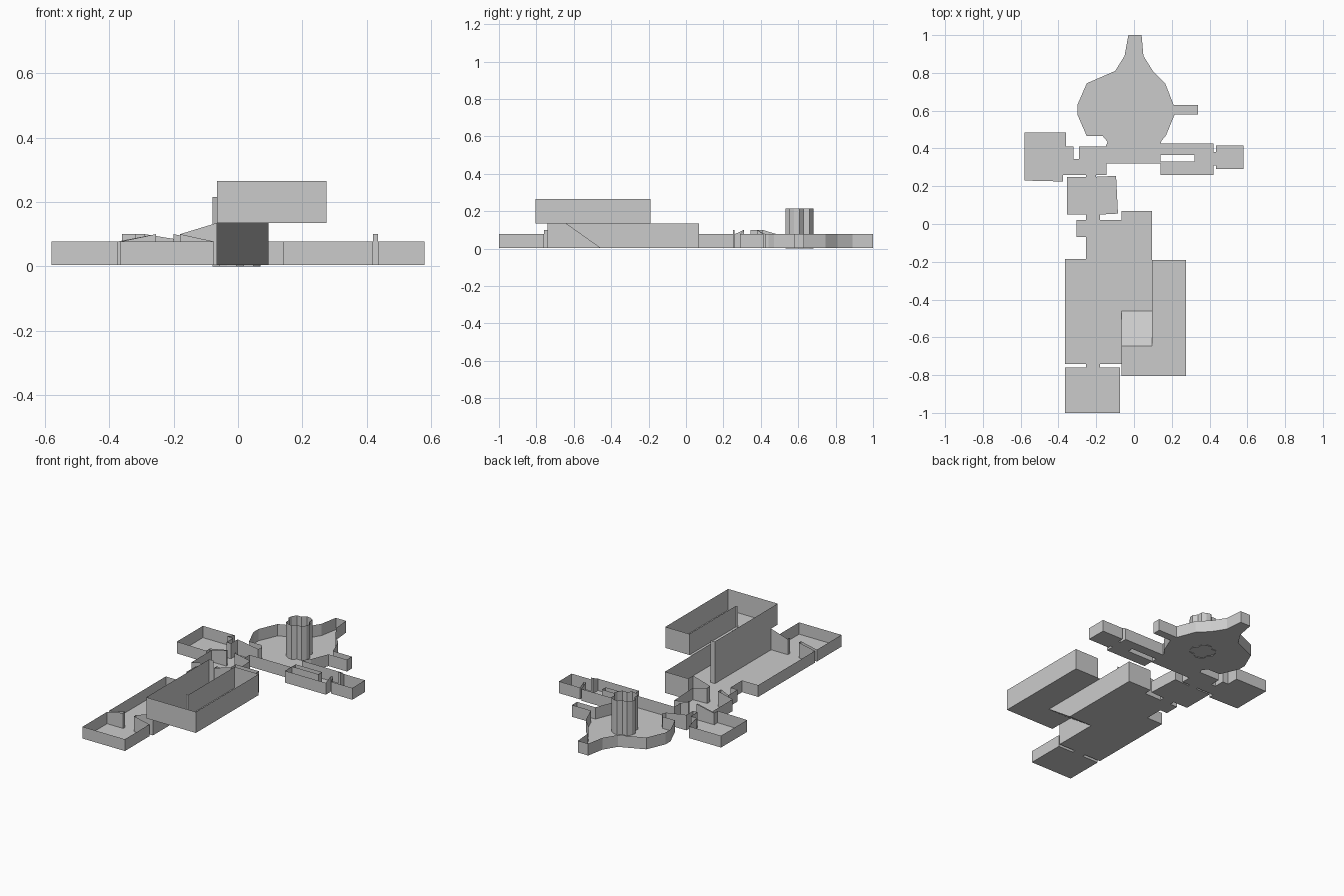
import bpy, bmesh, math

FLOOR, TOP, DOOR, TALL, UPPER = 0.004, 0.077, 0.10, 0.135, 0.265


def finish(name, bm):
    mesh = bpy.data.meshes.new(name)
    bm.to_mesh(mesh)
    bm.free()
    obj = bpy.data.objects.new(name, mesh)
    bpy.context.collection.objects.link(obj)
    return obj


def tray(name, pts, gaps=(), z0=FLOOR, top=TOP, floor=True):
    """Open tray from a counter-clockwise outline (x, y[, wall top]); gaps are edges with no wall."""
    bm = bmesh.new()
    low = [bm.verts.new((p[0], p[1], z0)) for p in pts]
    high = [bm.verts.new((p[0], p[1], p[2] if len(p) > 2 else top)) for p in pts]
    if floor:
        bm.faces.new(low)
    for i in range(len(pts)):
        j = (i + 1) % len(pts)
        if i not in gaps:
            bm.faces.new((low[i], high[i], high[j], low[j]))
    loose = [v for v in bm.verts if not v.link_faces]
    bmesh.ops.delete(bm, geom=loose, context='VERTS')
    return finish(name, bm)


def panel(name, pts):
    bm = bmesh.new()
    bm.faces.new([bm.verts.new(p) for p in pts])
    return finish(name, bm)


def doorway(name, x0, x1, y0, y1, gaps):
    tray(name, [(x0, y0), (x1, y0), (x1, y1), (x0, y1)], gaps, top=DOOR)


# cavern with its two spurs and the passage to the south
tray("cavern", [
    (-0.145, 0.32), (0.14, 0.32), (0.14, 0.365), (0.14, 0.425),
    (0.145, 0.44), (0.17, 0.47), (0.215, 0.58), (0.34, 0.58), (0.34, 0.63),
    (0.21, 0.63), (0.165, 0.745), (0.10, 0.81), (0.05, 0.89), (0.04, 1.0),
    (-0.03, 1.0), (-0.05, 0.89), (-0.10, 0.81), (-0.25, 0.745),
    (-0.30, 0.63), (-0.30, 0.58), (-0.25, 0.465), (-0.165, 0.465),
    (-0.14, 0.435), (-0.15, 0.41)], gaps=(2, 23))

# fluted rock column, open at the top
flutes = []
for i in range(16):
    a = math.tau * i / 16
    r = 0.075 if i % 4 != 1 else 0.057
    flutes.append((-0.005 + r * math.cos(a), 0.607 + r * math.sin(a)))
tray("rock_column", flutes[::-1], z0=0.0, top=0.215, floor=False)

# east hall bending around a solid block, and the cell beyond
tray("east_hall", [
    (0.14, 0.26), (0.42, 0.26), (0.42, 0.31, DOOR), (0.42, 0.38, DOOR),
    (0.42, 0.425), (0.14, 0.425), (0.14, 0.365), (0.32, 0.365),
    (0.32, 0.33), (0.14, 0.33)], gaps=(2, 5))
doorway("east_door", 0.42, 0.435, 0.31, 0.38, (1, 3))
tray("east_cell", [
    (0.435, 0.29), (0.58, 0.29), (0.58, 0.415), (0.435, 0.415),
    (0.435, 0.38, DOOR), (0.435, 0.31, DOOR)], gaps=(4,))

# west room with its connecting passage
tray("west_room", [
    (-0.58, 0.23), (-0.375, 0.225), (-0.375, 0.26), (-0.255, 0.26, DOOR),
    (-0.20, 0.26, DOOR), (-0.145, 0.26), (-0.145, 0.32), (-0.15, 0.41),
    (-0.29, 0.41, DOOR), (-0.29, 0.345, DOOR), (-0.32, 0.345, DOOR),
    (-0.32, 0.41, DOOR), (-0.36, 0.41, DOOR), (-0.36, 0.485), (-0.58, 0.485)],
    gaps=(3, 6))

# middle room with doors to north and south
doorway("north_door", -0.255, -0.20, 0.25, 0.26, (0, 2))
tray("middle_room", [
    (-0.355, 0.05), (-0.255, 0.05, DOOR), (-0.18, 0.05, DOOR), (-0.085, 0.055),
    (-0.095, 0.255), (-0.20, 0.25, DOOR), (-0.255, 0.25, DOOR), (-0.355, 0.25)],
    gaps=(1, 5))
doorway("middle_door", -0.255, -0.18, 0.02, 0.05, (0, 2))

# main hall with the lobby leading to the ramp
tray("main_hall", [
    (-0.365, -0.74), (-0.255, -0.74, DOOR), (-0.18, -0.74, DOOR),
    (-0.065, -0.74, TALL), (-0.065, -0.645, TALL), (-0.065, -0.46, TALL),
    (0.095, -0.46, TALL), (0.095, 0.07, TALL), (-0.065, 0.07, TALL),
    (-0.065, 0.022, TALL), (-0.18, 0.02, DOOR), (-0.255, 0.02, DOOR),
    (-0.305, 0.02), (-0.305, -0.07), (-0.255, -0.07), (-0.255, -0.185),
    (-0.365, -0.185)], gaps=(1, 4, 5, 10))

# south room
doorway("south_door", -0.255, -0.18, -0.76, -0.74, (0, 2))
tray("south_room", [
    (-0.365, -1.0), (-0.075, -1.0), (-0.075, -0.76), (-0.18, -0.76, DOOR),
    (-0.255, -0.76, DOOR), (-0.365, -0.76)], gaps=(3,))

# ramp up to the gallery, with its side walls
panel("ramp", [(-0.065, -0.645, TALL), (0.095, -0.645, TALL),
               (0.095, -0.46, FLOOR), (-0.065, -0.46, FLOOR)])
panel("ramp_side", [(0.095, -0.46, FLOOR), (0.095, -0.46, TALL), (0.095, -0.645, TALL)])
panel("ramp_partition", [(-0.065, -0.645, FLOOR), (-0.065, -0.645, UPPER),
                         (-0.065, -0.19, UPPER), (-0.065, -0.19, FLOOR)])
panel("partition_end", [(-0.065, -0.19, FLOOR), (-0.065, -0.19, UPPER),
                        (-0.035, -0.19, UPPER), (-0.035, -0.19, FLOOR)])

# raised L-shaped gallery
tray("gallery", [
    (-0.065, -0.805), (0.275, -0.805), (0.275, -0.19), (0.11, -0.19),
    (0.11, -0.645), (0.095, -0.645), (-0.065, -0.645)],
    gaps=(5,), z0=TALL, top=UPPER)
panel("gallery_ledge", [(0.095, -0.645, TALL), (0.11, -0.645, TALL),
                        (0.11, -0.19, TALL), (0.095, -0.19, TALL)])
